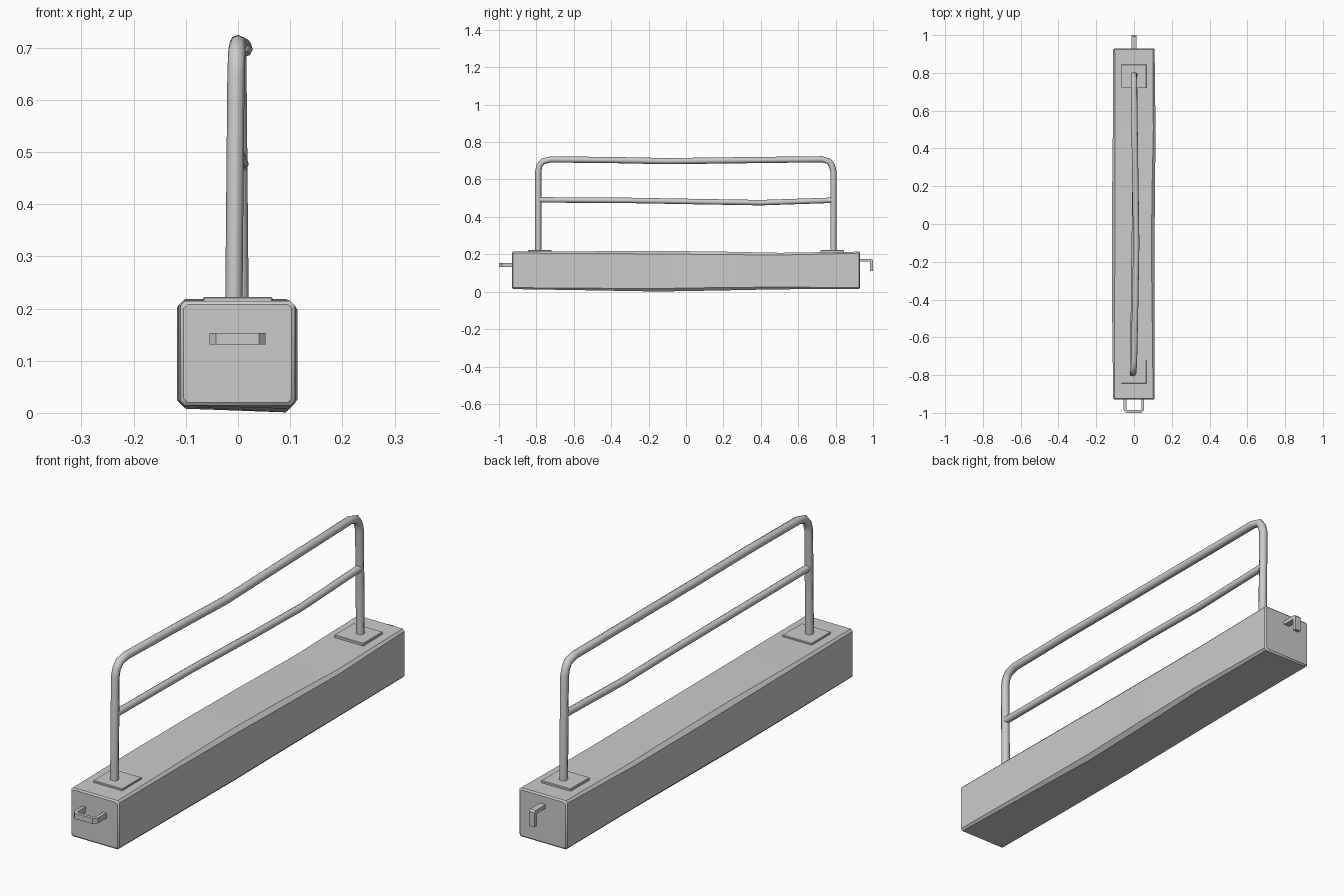
import bpy, bmesh
from mathutils import Vector

cube = bpy.data.objects.get("Cube")
if cube:
    bpy.data.objects.remove(cube, do_unlink=True)

metal = bpy.data.materials.new("plain grey")
metal.use_nodes = True
GREY = (0.6, 0.6, 0.6, 1)
metal.diffuse_color = GREY
metal.node_tree.nodes["Principled BSDF"].inputs["Base Color"].default_value = GREY


def finish(ob, angle=0.6):
    ob.data.materials.append(metal)
    bpy.ops.object.select_all(action='DESELECT')
    ob.select_set(True)
    bpy.context.view_layer.objects.active = ob
    bpy.ops.object.shade_smooth_by_angle(angle=angle)
    return ob


def from_bmesh(name, bm):
    bmesh.ops.recalc_face_normals(bm, faces=bm.faces)
    mesh = bpy.data.meshes.new(name)
    bm.to_mesh(mesh)
    bm.free()
    ob = bpy.data.objects.new(name, mesh)
    bpy.context.collection.objects.link(ob)
    return finish(ob)


def loft(name, rings):
    bm = bmesh.new()
    rows = [[bm.verts.new(p) for p in ring] for ring in rings]
    n = len(rows[0])
    for a, b in zip(rows, rows[1:]):
        for i in range(n):
            j = (i + 1) % n
            bm.faces.new((a[i], a[j], b[j], b[i]))
    bm.faces.new(rows[0])
    bm.faces.new(rows[-1])
    return from_bmesh(name, bm)


def box(name, lo, hi, bevel=0.0):
    lo, hi = Vector(lo), Vector(hi)
    bm = bmesh.new()
    bmesh.ops.create_cube(bm, size=1)
    for v in bm.verts:
        v.co = (lo + hi) / 2 + v.co * (hi - lo)
    if bevel:
        bmesh.ops.bevel(bm, geom=bm.edges[:], offset=bevel, segments=1, affect='EDGES')
    return from_bmesh(name, bm)


def tube(name, points, radius):
    curve = bpy.data.curves.new(name, 'CURVE')
    curve.dimensions = '3D'
    curve.bevel_depth = radius
    curve.bevel_resolution = 2
    curve.use_fill_caps = True
    spline = curve.splines.new('POLY')
    spline.points.add(len(points) - 1)
    for sp, p in zip(spline.points, points):
        sp.co = (*p, 1)
    ob = bpy.data.objects.new(name, curve)
    bpy.context.collection.objects.link(ob)
    bpy.ops.object.select_all(action='DESELECT')
    ob.select_set(True)
    bpy.context.view_layer.objects.active = ob
    bpy.ops.object.convert(target='MESH')
    return finish(bpy.context.object, 0.9)


def strap(name, outer, inner, place, half):
    # flat bar bent along a profile, extruded across its width
    bm = bmesh.new()
    for a, b, c, d in zip(outer, outer[1:], inner[1:], inner):
        front = [bm.verts.new(place(p, -half)) for p in (a, b, c, d)]
        back = [bm.verts.new(place(p, half)) for p in (a, b, c, d)]
        for i in range(4):
            if i in (0, 2):
                j = i + 1
                bm.faces.new((front[i], front[j], back[j], back[i]))
        bm.faces.new(front)
        bm.faces.new(back)
        if a == outer[0]:
            bm.faces.new((front[3], front[0], back[0], back[3]))
        if b == outer[-1]:
            bm.faces.new((front[1], front[2], back[2], back[1]))
    bmesh.ops.remove_doubles(bm, verts=bm.verts, dist=0.0001)
    return from_bmesh(name, bm)


# Worn beam: chamfered sections along y, slightly dented
def section(y, left, right, low, high, chamfer=0.008, sag=0.0, inset=0.0):
    x0, x1, z0, z1 = left + inset, right - inset, low + inset, high - inset
    c = chamfer
    return [Vector(p) for p in (
        (x0 + c, y, z0), (x1 - c, y, z0 - sag), (x1, y, z0 + c - sag), (x1, y, z1 - c),
        (x1 - c, y, z1), (x0 + c, y, z1), (x0, y, z1 - c), (x0, y, z0 + c))]


loft("beam", [
    section(-0.93, -0.11, 0.109, 0.014, 0.214, inset=0.006),
    section(-0.924, -0.11, 0.109, 0.014, 0.214),
    section(-0.55, -0.115, 0.108, 0.012, 0.216, 0.011, 0.004),
    section(-0.15, -0.117, 0.108, 0.008, 0.218, 0.016, 0.007),
    section(0.15, -0.116, 0.111, 0.010, 0.215, 0.016, 0.004),
    section(0.5, -0.112, 0.114, 0.013, 0.208, 0.012),
    section(0.924, -0.11, 0.109, 0.014, 0.214),
    section(0.93, -0.11, 0.109, 0.014, 0.214, inset=0.006)])

# Bent guard rail and its middle bar
tube("guard_rail", [
    (-0.008, -0.79, 0.205), (-0.004, -0.79, 0.645), (-0.003, -0.783, 0.675),
    (-0.002, -0.765, 0.697), (0, -0.725, 0.707), (0.007, -0.4, 0.704),
    (0.012, -0.1, 0.698), (0.006, 0.3, 0.703), (0, 0.725, 0.708),
    (0, 0.765, 0.697), (0, 0.78, 0.675), (0, 0.788, 0.645), (0.004, 0.788, 0.205)], 0.0165)
tube("middle_bar", [
    (-0.004, -0.785, 0.491), (-0.002, -0.3, 0.488), (0.005, 0.1, 0.481),
    (0.006, 0.4, 0.476), (0.002, 0.785, 0.489)], 0.0145)

# Base plates under the posts
for name, y in (("front_base_plate", -0.782), ("back_base_plate", 0.782)):
    box(name, (-0.067, y - 0.063, 0.208), (0.066, y + 0.063, 0.222), 0.002)

# Front pull handle
strap("front_handle",
      [(-0.055, -0.925), (-0.055, -0.985), (-0.042, -1), (0.04, -1), (0.053, -0.985), (0.053, -0.925)],
      [(-0.041, -0.925), (-0.041, -0.98), (-0.036, -0.986), (0.034, -0.986), (0.039, -0.98), (0.039, -0.925)],
      lambda p, w: (p[0], p[1], 0.142 + w), 0.011)

# Back hook
strap("back_hook",
      [(0.925, 0.176), (0.993, 0.176), (1.0, 0.169), (1.0, 0.11)],
      [(0.925, 0.161), (0.981, 0.161), (0.984, 0.158), (0.984, 0.11)],
      lambda p, w: (w, p[0], p[1]), 0.013)
